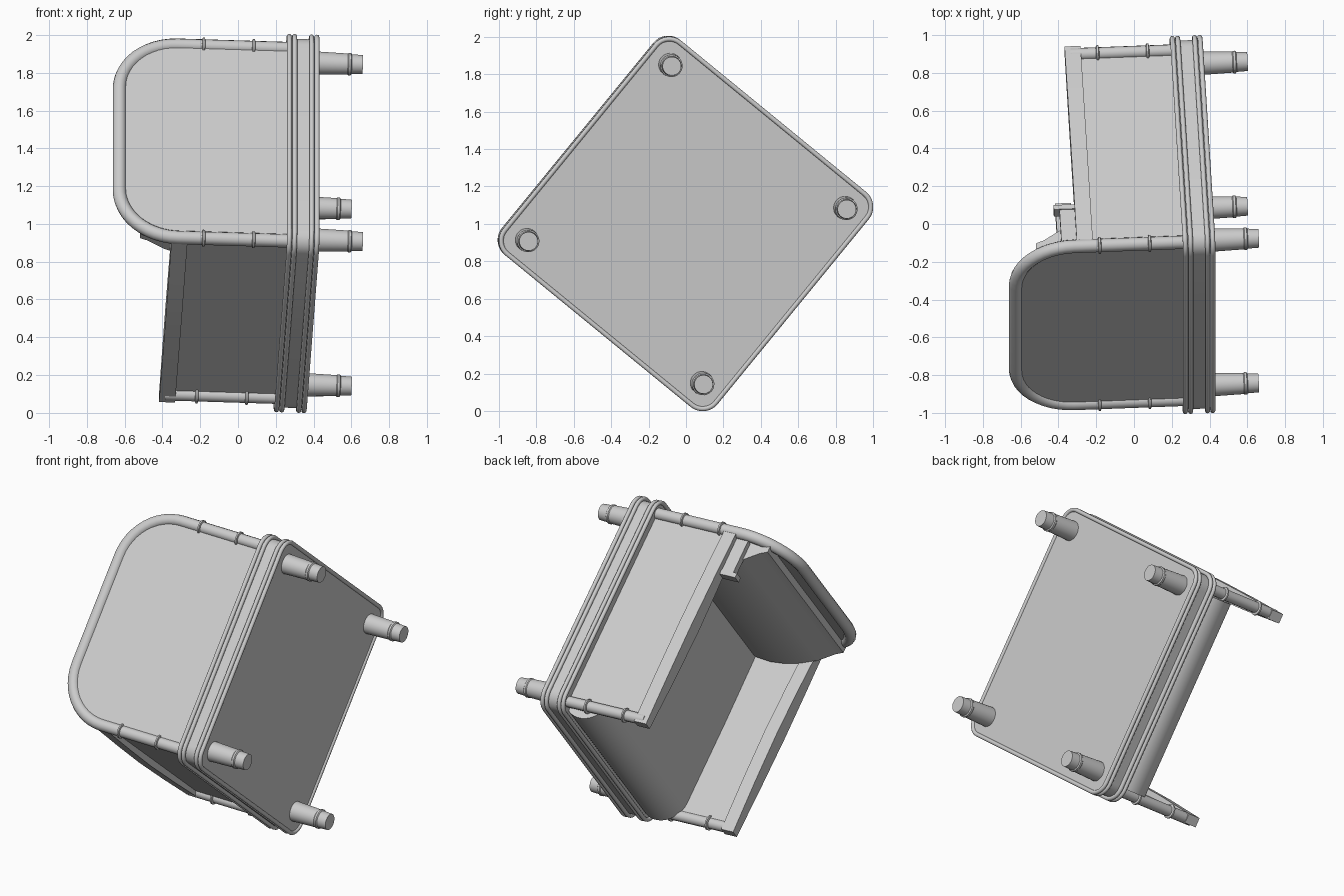
import bpy, bmesh, math
from mathutils import Matrix, Vector

if "Cube" in bpy.data.objects:
    bpy.data.objects.remove(bpy.data.objects["Cube"])

# Armchair frame: local x = width, y = towards chair front, z = chair up (chair is tipped over)
A = Vector((0, 0.633, 0.774))
B = Vector((-0.049, 0.774, -0.633)).normalized()
U = A.cross(B).normalized()
M = Matrix((A, B, U)).transposed().to_4x4()
M.translation = (0.385, 0, 1.0)


def add(name, bm):
    bmesh.ops.recalc_face_normals(bm, faces=bm.faces)
    me = bpy.data.meshes.new(name)
    bm.to_mesh(me)
    bm.free()
    ob = bpy.data.objects.new(name, me)
    bpy.context.collection.objects.link(ob)
    ob.matrix_world = M
    bpy.ops.object.select_all(action='DESELECT')
    ob.select_set(True)
    bpy.context.view_layer.objects.active = ob
    bpy.ops.object.shade_smooth_by_angle(angle=math.radians(35))


def prism(name, pts, offset):
    """Extrude a closed 3D outline by an offset vector."""
    bm = bmesh.new()
    f = bm.faces.new([bm.verts.new(p) for p in pts])
    r = bmesh.ops.extrude_face_region(bm, geom=[f])
    bmesh.ops.translate(bm, vec=offset, verts=[v for v in r['geom'] if isinstance(v, bmesh.types.BMVert)])
    add(name, bm)


def box(name, lo, hi):
    prism(name, [(lo[0], lo[1], lo[2]), (hi[0], lo[1], lo[2]), (hi[0], hi[1], lo[2]), (lo[0], hi[1], lo[2])],
          (0, 0, hi[2] - lo[2]))


def tube(name, pts, r, cyclic=False):
    cu = bpy.data.curves.new(name, 'CURVE')
    cu.dimensions = '3D'
    cu.bevel_depth, cu.bevel_resolution, cu.use_fill_caps = r, 4, True
    sp = cu.splines.new('POLY')
    sp.points.add(len(pts) - 1)
    for p, co in zip(sp.points, pts):
        p.co = (*co, 1)
    sp.use_cyclic_u = cyclic
    ob = bpy.data.objects.new(name, cu)
    bpy.context.collection.objects.link(ob)
    ob.matrix_world = M


def lathe(name, profile, x, y, n=24):
    """Revolve (radius, z) profile about a vertical axis at x, y."""
    bm = bmesh.new()
    rings = [[bm.verts.new((x + r * math.cos(2 * math.pi * i / n), y + r * math.sin(2 * math.pi * i / n), z))
              for i in range(n)] for r, z in profile]
    for p, q in zip(rings, rings[1:]):
        for i in range(n):
            bm.faces.new((p[i], p[(i + 1) % n], q[(i + 1) % n], q[i]))
    bm.faces.new(rings[0])
    bm.faces.new(rings[-1])
    add(name, bm)


def arc(cx, cy, r, a0, a1, n=8):
    return [(cx + r * math.cos(math.radians(a0 + (a1 - a0) * i / n)),
             cy + r * math.sin(math.radians(a0 + (a1 - a0) * i / n))) for i in range(n + 1)]


def round_square(h, r):
    c = h - r
    return [p for k, (sx, sy) in enumerate(((1, 1), (-1, 1), (-1, -1), (1, -1)))
            for p in arc(c * sx, c * sy, r, 90 * k, 90 * k + 90)]


# Base box with paired rims
prism('base', [(x, y, 0.0) for x, y in round_square(0.72, 0.09)], (0, 0, 0.145))
for i, z in enumerate((0.002, 0.03, 0.12, 0.148)):
    tube(f'base_rim_{i}', [(x, y, z) for x, y in round_square(0.729, 0.09)], 0.013, True)

# Legs with ring and tapered foot
for i, (sx, sy) in enumerate(((1, 1), (-1, 1), (-1, -1), (1, -1))):
    lathe(f'leg_{i}', [(0.062, 0.0), (0.056, -0.165), (0.06, -0.17), (0.06, -0.182), (0.053, -0.187), (0.05, -0.245)],
          0.605 * sx, 0.605 * sy)

# Back: arched tube frame and panel
arch = [(0.657, 0.14)] + arc(0.347, 0.735, 0.31, 0, 90, 12)
arch += [(-x, z) for x, z in reversed(arch)]
tube('back_frame', [(x, -0.655, z) for x, z in arch], 0.036)
prism('back_panel', [(x, -0.672, z) for x, z in arch], (0, 0.035, 0))

# Arms: panel, front post, top rail and rings (the left arm sits slightly lower)
for s, side, drop in ((1, 'left', 0.05), (-1, 'right', 0.0)):
    box(f'{side}_arm_panel', (s * 0.635, -0.65, 0.14), (s * 0.66, 0.65, 0.7 - drop))
    tube(f'{side}_front_post', [(s * 0.658, 0.655, 0.14), (s * 0.658, 0.655, 0.74 - drop)], 0.034)
    rail = [(0.685, -0.65), (0.695, -0.3), (0.7, 0), (0.695, 0.35), (0.685, 0.69),
            (0.625, 0.69), (0.605, 0.35), (0.595, 0), (0.605, -0.3), (0.625, -0.65)]
    prism(f'{side}_arm_rail', [(s * x, y, 0.685 - drop) for x, y in rail], (0, 0, 0.085))
    for y, shift in ((-0.655, 0.0), (0.655, 0.028 + drop / 2)):
        for z in (0.335, 0.6):
            z -= shift
            lathe(f'{side}_post_ring', [(0.034, z - 0.009), (0.045, z - 0.005), (0.045, z + 0.005), (0.034, z + 0.009)],
                  s * 0.657, y)

# Rear pad joining left arm and back cushion
box('left_arm_pad', (0.61, -0.62, 0.7), (0.655, -0.4, 0.8))
box('left_pad_edge', (0.6, -0.4, 0.66), (0.66, -0.37, 0.83))

# Seat cushion with rolled, overhanging front
seat = [(-0.64, 0.14), (-0.64, 0.375), (0.0, 0.385)] + arc(0.575, 0.235, 0.15, 90, -35, 12) + [(0.6, 0.14)]
prism('seat_cushion', [(-0.635, y, z) for y, z in seat], (1.255, 0, 0))

# Back cushion bulging forward
back = [(-0.64, 0.3), (-0.46, 0.3), (-0.438, 0.4), (-0.43, 0.5), (-0.44, 0.6), (-0.465, 0.7), (-0.51, 0.8),
        (-0.575, 0.89), (-0.595, 0.935), (-0.64, 0.935)]
prism('back_cushion', [(-0.62, y, z) for y, z in back], (1.24, 0, 0))
